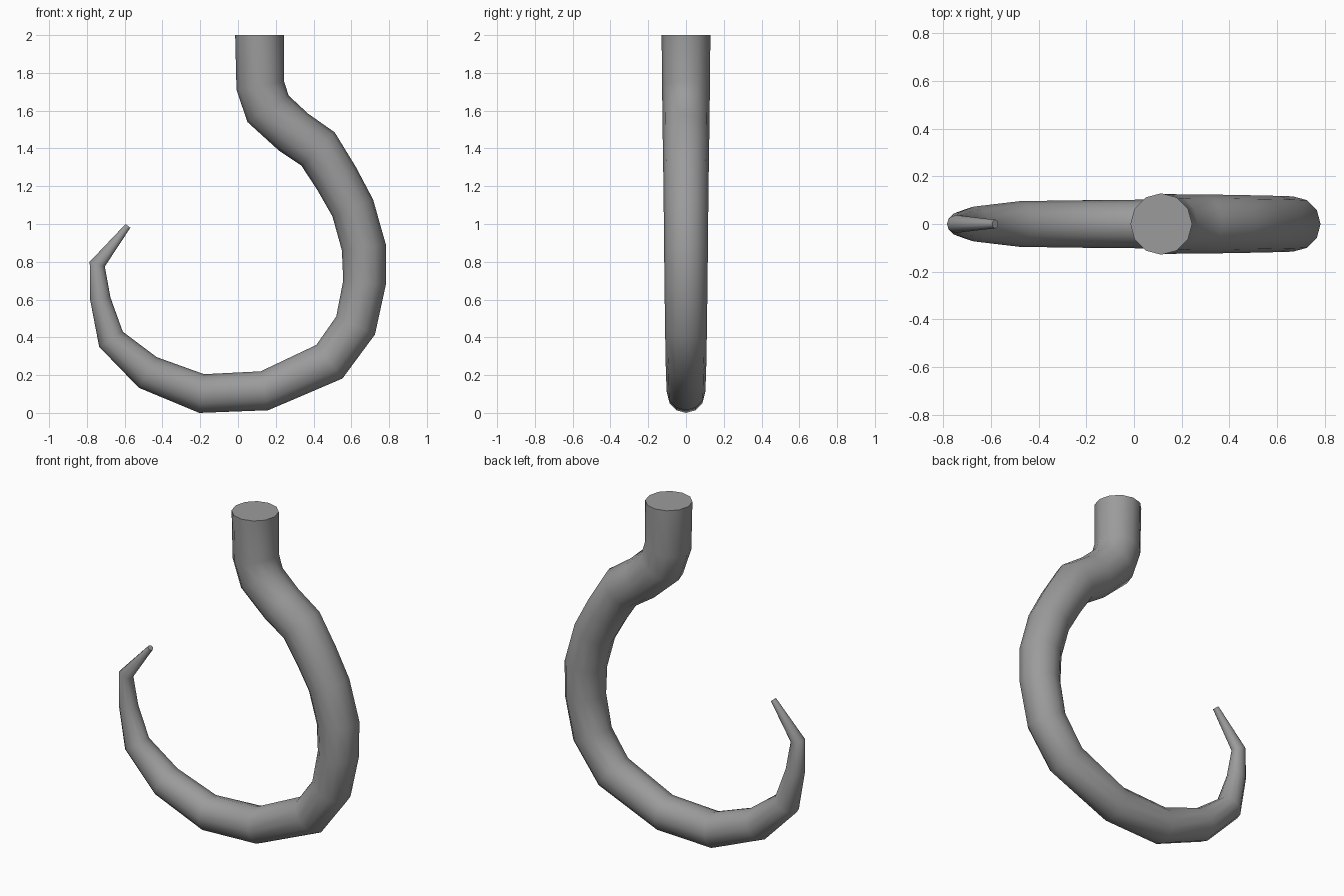
import bpy, bmesh, math
from mathutils import Vector

SIDES = 12

# Cross-sections along the hook: edge A (x, z), edge B (x, z), half depth in y
SECTIONS = [
    (-0.015, 2.00, 0.244, 2.00, 0.129),
    (-0.008, 1.71, 0.244, 1.755, 0.127),
    (0.05, 1.54, 0.268, 1.68, 0.125),
    (0.215, 1.39, 0.37, 1.585, 0.124),
    (0.335, 1.31, 0.512, 1.485, 0.122),
    (0.42, 1.18, 0.625, 1.30, 0.120),
    (0.50, 1.04, 0.715, 1.13, 0.118),
    (0.55, 0.86, 0.783, 0.89, 0.116),
    (0.557, 0.70, 0.783, 0.68, 0.114),
    (0.52, 0.51, 0.725, 0.415, 0.111),
    (0.415, 0.36, 0.553, 0.182, 0.108),
    (0.12, 0.22, 0.16, 0.014, 0.103),
    (-0.18, 0.205, -0.205, 0.0, 0.100),
    (-0.43, 0.295, -0.525, 0.133, 0.096),
    (-0.61, 0.43, -0.735, 0.35, 0.073),
    (-0.675, 0.61, -0.783, 0.60, 0.051),
    (-0.705, 0.775, -0.785, 0.80, 0.037),
    (-0.57, 0.98, -0.595, 1.00, 0.018),
]

# Hook: loft elliptical rings through the sections and cap both ends
bm = bmesh.new()
rings = []
for ax, az, bx, bz, depth in SECTIONS:
    a, b = Vector((ax, 0, az)), Vector((bx, 0, bz))
    mid, half = (a + b) / 2, (b - a) / 2
    ring = []
    for i in range(SIDES):
        t = 2 * math.pi * i / SIDES
        ring.append(bm.verts.new(mid + half * math.cos(t) + Vector((0, depth * math.sin(t), 0))))
    rings.append(ring)
for r, s in zip(rings, rings[1:]):
    for i in range(SIDES):
        j = (i + 1) % SIDES
        bm.faces.new((r[i], r[j], s[j], s[i]))
bm.faces.new(rings[0])
bm.faces.new(rings[-1])
bmesh.ops.recalc_face_normals(bm, faces=bm.faces)

mesh = bpy.data.meshes.new("hook")
bm.to_mesh(mesh)
bm.free()
hook = bpy.data.objects.new("hook", mesh)
bpy.context.collection.objects.link(hook)

# Dark grey metal
metal = bpy.data.materials.new("dark_metal")
metal.diffuse_color = (0.33, 0.33, 0.33, 1)
mesh.materials.append(metal)

# Smooth body with crisp end caps
bpy.context.view_layer.objects.active = hook
hook.select_set(True)
bpy.ops.object.shade_smooth_by_angle(angle=math.radians(60))
